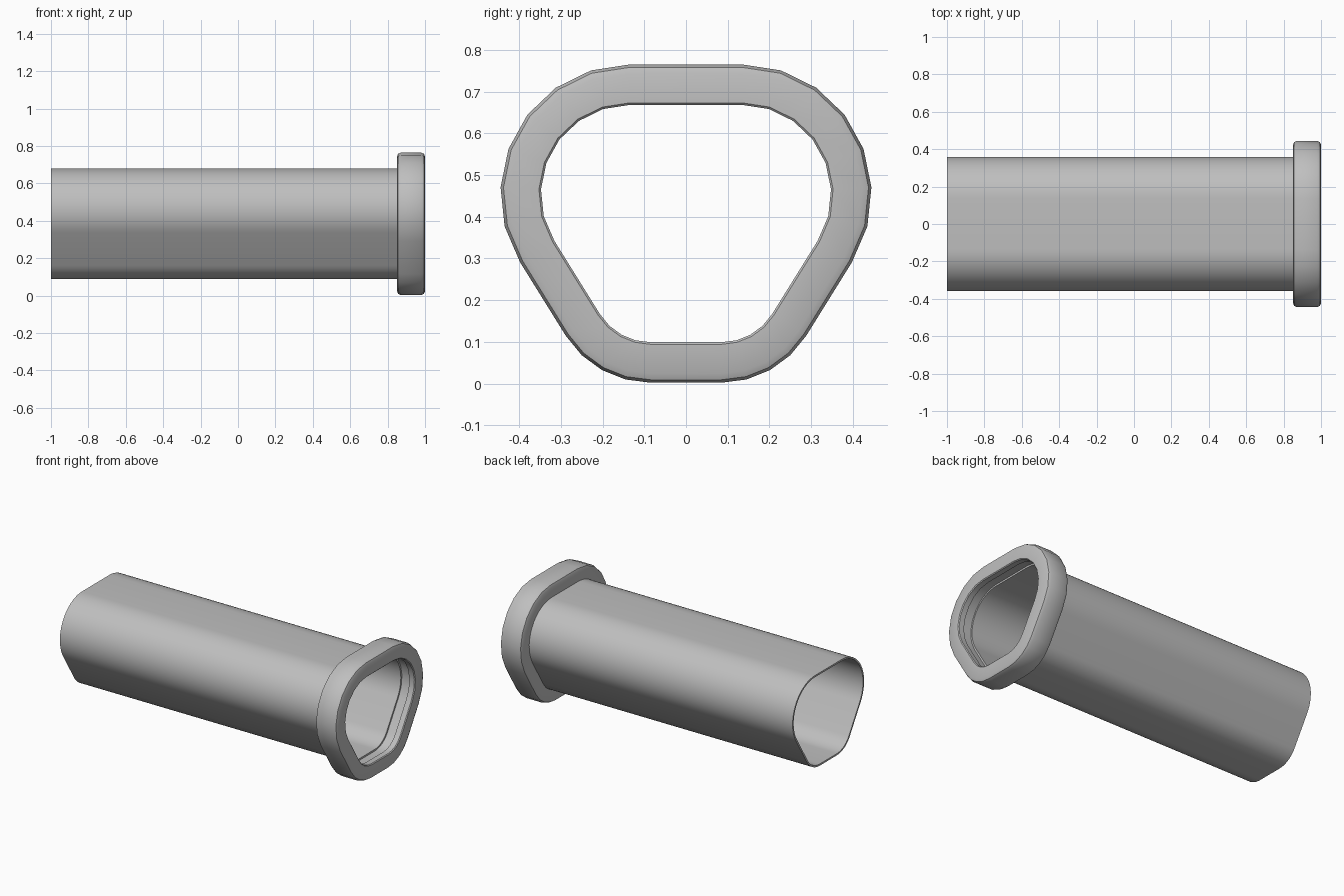
import bpy, bmesh
from math import sin, cos, radians

cube = bpy.data.objects.get("Cube")
if cube:
    bpy.data.objects.remove(cube, do_unlink=True)

grey = bpy.data.materials.new("plain grey")
grey.use_nodes = True
colour = (0.52, 0.52, 0.52, 1)
grey.diffuse_color = colour
grey.node_tree.nodes["Principled BSDF"].inputs["Base Color"].default_value = colour

# Corner arcs of the rounded outline: centre y, centre z, radius, start and end angle
ARCS = [(0.085, 0.242, 0.24, -90, -32), (0.135, 0.455, 0.31, -32, 90)]


def outline(inset, steps):
    """Rounded three-sided outline, shrunk by inset and mirrored about the middle."""
    half = []
    for (y, z, r, a0, a1), n in zip(ARCS, steps):
        for i in range(n + 1):
            a = radians(a0 + (a1 - a0) * i / n)
            half.append((y + (r - inset) * cos(a), z + (r - inset) * sin(a)))
    return half + [(-y, z) for y, z in reversed(half)]


def swept_ring(name, profile, steps):
    """Carry a closed profile of (x, inset) points round the outline."""
    bm = bmesh.new()
    loops = [[bm.verts.new((x, y, z)) for y, z in outline(inset, steps)]
             for x, inset in profile]
    for k, a in enumerate(loops):
        b = loops[(k + 1) % len(loops)]
        for i in range(len(a)):
            j = (i + 1) % len(a)
            bm.faces.new((a[i], a[j], b[j], b[i]))
    bmesh.ops.recalc_face_normals(bm, faces=bm.faces)
    mesh = bpy.data.meshes.new(name)
    bm.to_mesh(mesh)
    bm.free()
    mesh.materials.append(grey)
    obj = bpy.data.objects.new(name, mesh)
    bpy.context.collection.objects.link(obj)
    bpy.ops.object.select_all(action='DESELECT')
    obj.select_set(True)
    bpy.context.view_layer.objects.active = obj
    bpy.ops.object.shade_smooth_by_angle(angle=radians(35))
    return obj


# Long thin-walled tube
swept_ring("tube", [(-1, 0.086), (0.9, 0.086), (0.9, 0.097), (-1, 0.097)], (10, 20))

# End collar with softened outer edges and a stepped bore
collar = [(0.85, 0.085), (0.85, 0.022), (0.856, 0.007), (0.872, 0),
          (0.978, 0), (0.994, 0.007), (1, 0.022), (1, 0.092),
          (0.995, 0.097), (0.96, 0.097), (0.955, 0.085)]
swept_ring("end_collar", collar, (4, 7))
